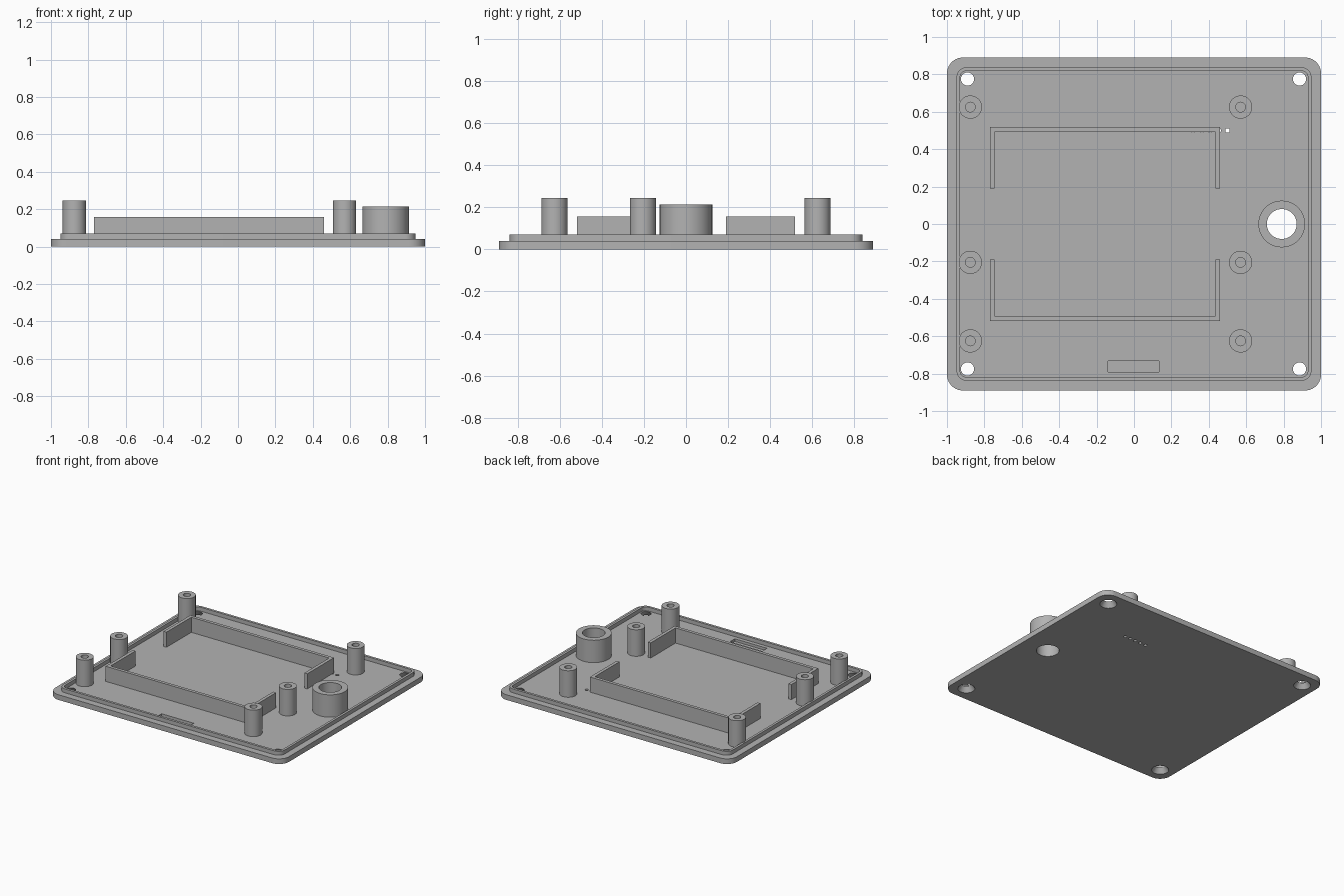
import bpy
import bmesh
from math import cos, sin, pi, radians

if "Cube" in bpy.data.objects:
    bpy.data.objects.remove(bpy.data.objects["Cube"], do_unlink=True)

FLOOR = 0.04      # top of the base plate
LIP_TOP = 0.07
WALL_TOP = 0.157
POST_TOP = 0.245
BOSS_TOP = 0.213

grey = bpy.data.materials.new("plain grey")
grey.use_nodes = True
grey.diffuse_color = (0.45, 0.45, 0.45, 1)
grey.node_tree.nodes["Principled BSDF"].inputs["Base Color"].default_value = (0.45, 0.45, 0.45, 1)


def finish(bm, name, smooth=True):
    """Turn a bmesh into a named grey object."""
    bmesh.ops.recalc_face_normals(bm, faces=bm.faces)
    mesh = bpy.data.meshes.new(name)
    bm.to_mesh(mesh)
    bm.free()
    obj = bpy.data.objects.new(name, mesh)
    bpy.context.collection.objects.link(obj)
    mesh.materials.append(grey)
    if smooth:
        shade(obj)
    return obj


def shade(obj):
    bpy.ops.object.select_all(action='DESELECT')
    obj.select_set(True)
    bpy.context.view_layer.objects.active = obj
    bpy.ops.object.shade_smooth_by_angle(angle=radians(30))


def rounded_rect(hx, hy, r, steps=10):
    """Outline of a rectangle with rounded corners."""
    points = []
    for k, (sx, sy) in enumerate([(1, 1), (-1, 1), (-1, -1), (1, -1)]):
        for i in range(steps + 1):
            a = (k + i / steps) * pi / 2
            points.append((sx * (hx - r) + r * cos(a), sy * (hy - r) + r * sin(a)))
    return points


def prism(name, outline, z0, z1, smooth=True):
    bm = bmesh.new()
    face = bm.faces.new([bm.verts.new((x, y, z0)) for x, y in outline])
    top = bmesh.ops.extrude_face_region(bm, geom=[face], use_keep_orig=True)
    verts = [v for v in top["geom"] if isinstance(v, bmesh.types.BMVert)]
    bmesh.ops.translate(bm, verts=verts, vec=(0, 0, z1 - z0))
    return finish(bm, name, smooth)


def lathe(name, profile, x, y, closed=False, steps=40):
    """Revolve (radius, z) points about a vertical axis at x, y."""
    bm = bmesh.new()
    verts = [bm.verts.new((r, 0, z)) for r, z in profile]
    pairs = list(zip(verts, verts[1:]))
    if closed:
        pairs.append((verts[-1], verts[0]))
    edges = [bm.edges.new(p) for p in pairs]
    bmesh.ops.spin(bm, geom=verts + edges, cent=(0, 0, 0), axis=(0, 0, 1),
                   angle=2 * pi, steps=steps, use_duplicate=False)
    bmesh.ops.remove_doubles(bm, verts=bm.verts, dist=0.0001)
    bmesh.ops.translate(bm, verts=bm.verts, vec=(x, y, 0))
    return finish(bm, name)


# Base plate and the cutters for its openings
plate = prism("base_plate", rounded_rect(1, 0.89, 0.085), 0, FLOOR, False)
cutters = []
for x in (-0.89, 0.885):
    for y in (-0.775, 0.775):
        cone = [(0, -0.01), (0.066, -0.01), (0.029, 0.05), (0, 0.05)]
        cutters.append(lathe("screw_hole_cutter", cone, x, y))
round_cut = [(0, -0.01), (0.08, -0.01), (0.08, 0.05), (0, 0.05)]
cutters.append(lathe("boss_hole_cutter", round_cut, 0.79, 0))
for i in range(5):
    pin = [(0, -0.01), (0.012, -0.01), (0.012, 0.05), (0, 0.05)]
    cutters.append(lathe("pin_hole_cutter", pin, 0.5 - 0.046 * i, 0.5, steps=16))
slot = [(-0.14, -0.79), (0.135, -0.79), (0.135, -0.733), (-0.14, -0.733)]
cutters.append(prism("slot_cutter", slot, 0.02, 0.05, False))

for cutter in cutters:
    cut = plate.modifiers.new("opening", 'BOOLEAN')
    cut.operation = 'DIFFERENCE'
    cut.solver = 'EXACT'
    cut.object = cutter
bpy.context.view_layer.update()
cut_mesh = bpy.data.meshes.new_from_object(
    plate.evaluated_get(bpy.context.evaluated_depsgraph_get()))
plate.modifiers.clear()
plate.data = cut_mesh
for cutter in cutters:
    bpy.data.objects.remove(cutter, do_unlink=True)
shade(plate)

# Raised lip that runs round the plate
bm = bmesh.new()
outer = rounded_rect(0.949, 0.838, 0.055)
inner = rounded_rect(0.93, 0.819, 0.036)
loops = [[bm.verts.new((x, y, z)) for x, y in line]
         for line, z in ((outer, FLOOR), (outer, LIP_TOP), (inner, LIP_TOP), (inner, FLOOR))]
count = len(outer)
for a, b in zip(loops, loops[1:]):
    for i in range(count):
        j = (i + 1) % count
        bm.faces.new((a[i], a[j], b[j], b[i]))
finish(bm, "rim_lip")

# Two facing bracket walls around the display bay
x0, x1, t = -0.77, 0.46, 0.025
for name, side in (("back_bracket", 1), ("front_bracket", -1)):
    path = [(x0, 0.19), (x0, 0.518), (x1, 0.518), (x1, 0.19),
            (x1 - t, 0.19), (x1 - t, 0.518 - t), (x0 + t, 0.518 - t), (x0 + t, 0.19)]
    prism(name, [(x, side * y) for x, y in path], FLOOR, WALL_TOP, False)

# Screw posts with blind holes
post = [(0.062, FLOOR), (0.062, POST_TOP), (0.026, POST_TOP), (0.026, 0.06), (0, 0.06)]
for x in (-0.875, 0.57):
    for y in (-0.625, -0.205, 0.625):
        lathe("screw_post", post, x, y)

# Large open boss
tube = [(0.125, FLOOR), (0.125, BOSS_TOP), (0.08, BOSS_TOP), (0.08, FLOOR)]
lathe("cable_boss", tube, 0.79, 0, closed=True)
